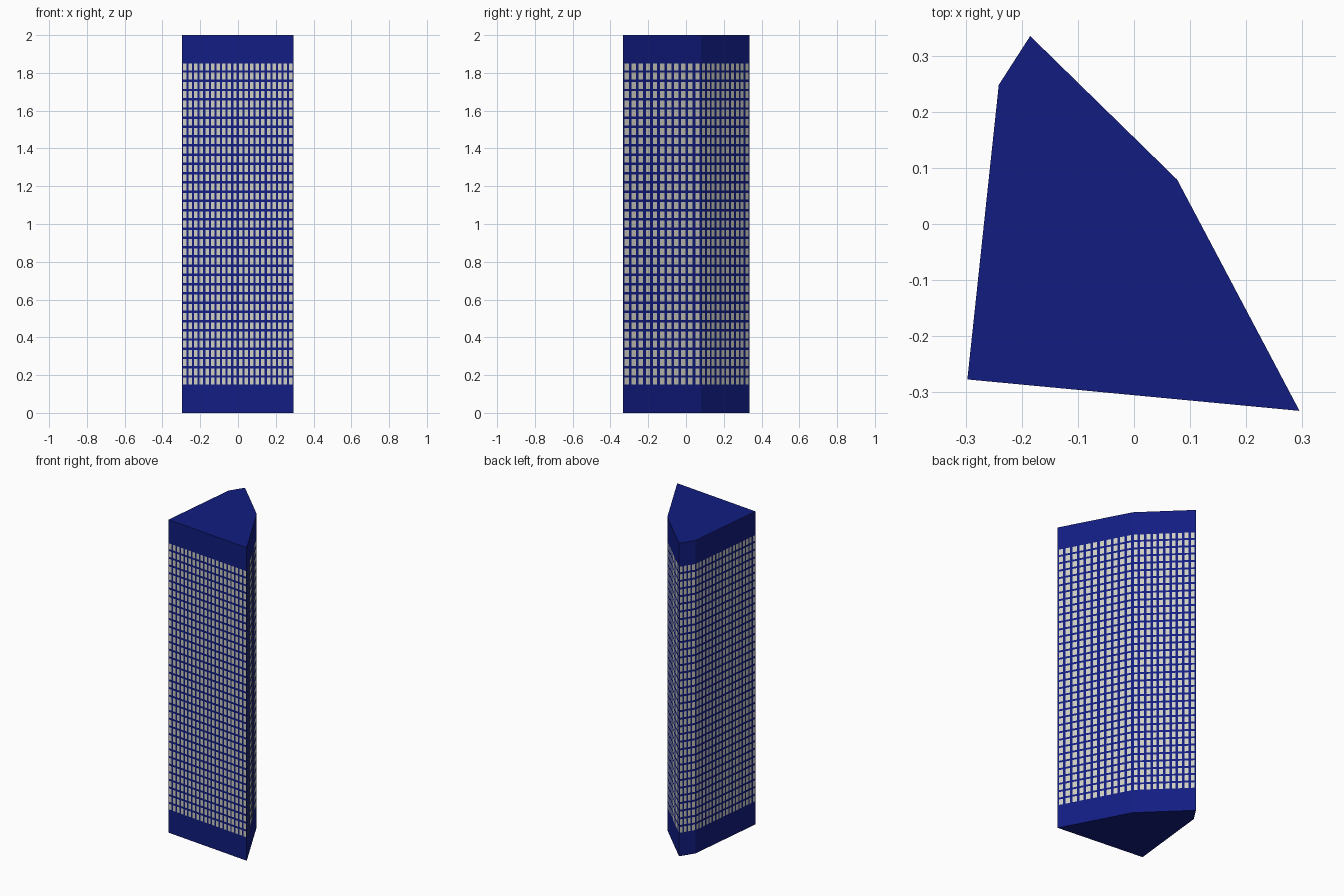
import bpy, bmesh
from mathutils import Vector

if "Cube" in bpy.data.objects:
    bpy.data.objects.remove(bpy.data.objects["Cube"])

HEIGHT, Z0, Z1, ROWS = 2.0, 0.15, 1.85, 35
# footprint corners, counter-clockwise, with window columns on the wall that follows
CORNERS = [(-0.297, -0.277), (0.295, -0.333), (0.077, 0.079), (-0.185, 0.335), (-0.241, 0.248)]
COLUMNS = [20, 11, 10, 18, 4]
NAMES = ["front", "right", "back_right", "back_left", "left"]
COLUMNS = [20, 11, 10, 4, 18]


def material(name, color):
    m = bpy.data.materials.new(name)
    m.diffuse_color = (*color, 1)
    m.use_nodes = True
    m.node_tree.nodes["Principled BSDF"].inputs["Base Color"].default_value = m.diffuse_color
    return m


def finish(bm, name, mat):
    mesh = bpy.data.meshes.new(name)
    bm.to_mesh(mesh)
    bm.free()
    mesh.materials.append(mat)
    ob = bpy.data.objects.new(name, mesh)
    bpy.context.collection.objects.link(ob)


blue = material("blue_cladding", (0.006, 0.012, 0.22))
glass = material("pale_windows", (0.62, 0.62, 0.54))

# tower body: extruded footprint
bm = bmesh.new()
base = bm.faces.new([bm.verts.new((x, y, 0)) for x, y in CORNERS])
top = bmesh.ops.extrude_face_region(bm, geom=[base])["geom"]
bmesh.ops.translate(bm, vec=(0, 0, HEIGHT), verts=[v for v in top if isinstance(v, bmesh.types.BMVert)])
bmesh.ops.recalc_face_normals(bm, faces=bm.faces)
finish(bm, "tower_body", blue)

# window panes: one grid per wall, just proud of the surface
for i, (name, cols) in enumerate(zip(NAMES, COLUMNS)):
    a, b = Vector((*CORNERS[i], 0)), Vector((*CORNERS[(i + 1) % 5], 0))
    along = b - a
    out = Vector((along.y, -along.x, 0)).normalized() * 0.001
    pitch_z = (Z1 - Z0 + 0.0127) / ROWS
    bm = bmesh.new()
    for c in range(cols):
        left, right = (a + along * ((c + t) / cols) + out for t in (0.19, 0.81))
        for r in range(ROWS):
            lo = Vector((0, 0, Z0 + r * pitch_z))
            hi = lo + Vector((0, 0, pitch_z - 0.0127))
            bm.faces.new([bm.verts.new(p) for p in (left + lo, right + lo, right + hi, left + hi)])
    finish(bm, name + "_windows", glass)
